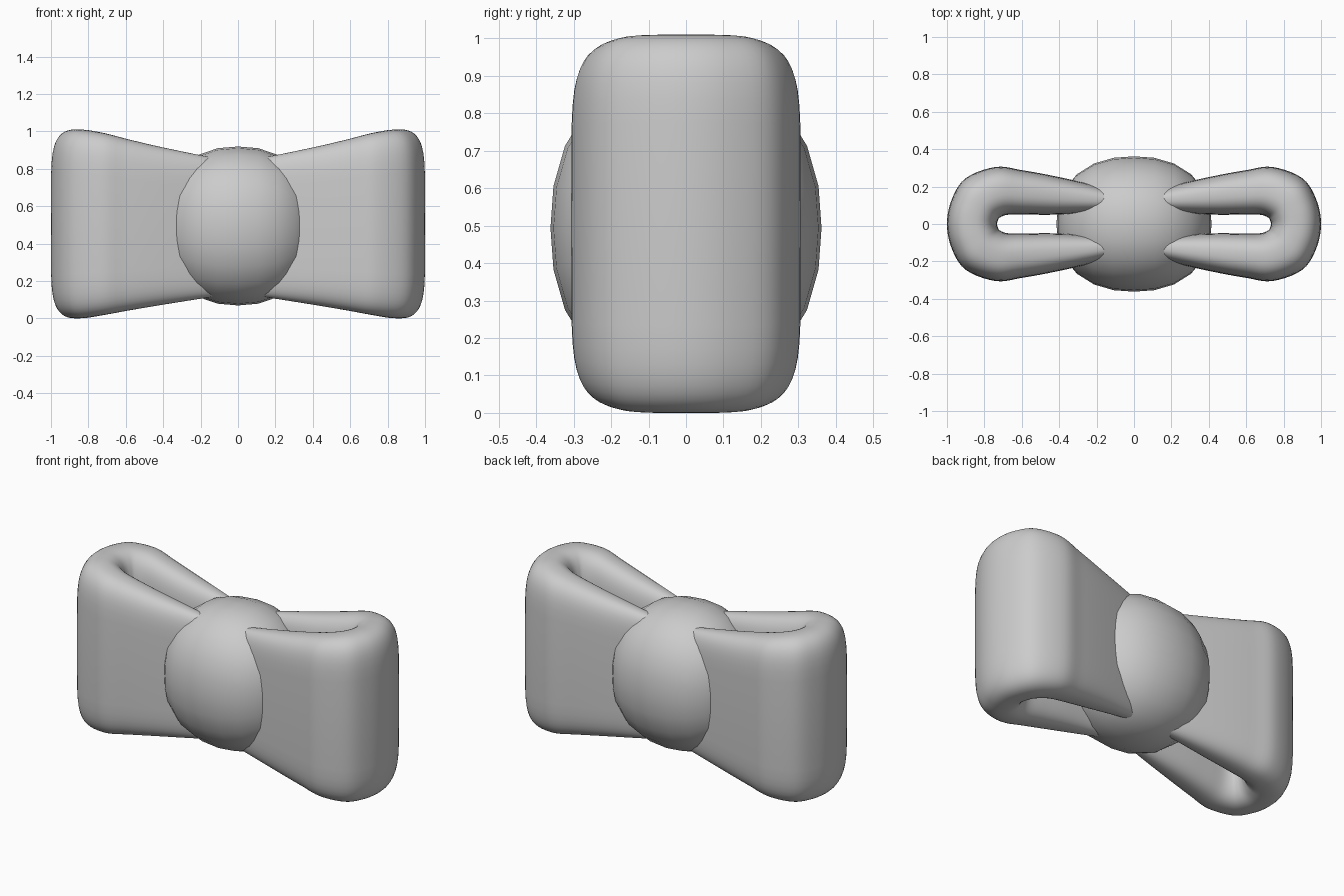
import bpy, bmesh, math
from mathutils import Vector

if "Cube" in bpy.data.objects:
    bpy.data.objects.remove(bpy.data.objects["Cube"])


def finish(name, bm):
    bmesh.ops.recalc_face_normals(bm, faces=bm.faces)
    mesh = bpy.data.meshes.new(name)
    bm.to_mesh(mesh)
    bm.free()
    mesh.shade_smooth()
    obj = bpy.data.objects.new(name, mesh)
    bpy.context.collection.objects.link(obj)
    return obj


def catmull(points, steps):
    """Smooth curve through tuples of any length."""
    pts = [Vector(p) for p in points]
    out = []
    for i in range(len(pts) - 1):
        a, b = pts[max(i - 1, 0)], pts[i]
        c, d = pts[i + 1], pts[min(i + 2, len(pts) - 1)]
        for k in range(steps):
            t = k / steps
            out.append(0.5 * (2 * b + (c - a) * t + (2 * a - 5 * b + 4 * c - d) * t * t
                              + (3 * b - a - 3 * c + d) * t ** 3))
    return out + [pts[-1]]


# Ribbon stations: outer x, outer y, inner x, inner y, bottom z, top z
HALF = [
    (0.04, 0.16, 0.04, 0.07, 0.13, 0.84),
    (0.20, 0.205, 0.20, 0.06, 0.105, 0.872),
    (0.42, 0.255, 0.42, 0.05, 0.07, 0.918),
    (0.60, 0.288, 0.57, 0.05, 0.042, 0.957),
    (0.74, 0.305, 0.67, 0.05, 0.02, 0.988),
    (0.90, 0.245, 0.715, 0.036, 0.004, 1.006),
    (0.975, 0.13, 0.728, 0.018, 0.0, 1.01),
    (1.00, 0.0, 0.732, 0.0, 0.0, 1.01),
]
STATIONS = HALF + [(a, -b, c, -d, e, f) for a, b, c, d, e, f in reversed(HALF[:-1])]


def spow(v, e):
    return math.copysign(abs(v) ** e, v)


def bow_loop(name, side):
    bm = bmesh.new()
    n = 48
    rings = []
    for ox, oy, ix, iy, z0, z1 in [tuple(list(v)) for v in catmull(STATIONS, 5)]:
        ring = []
        for k in range(n):
            a = 2 * math.pi * k / n
            u = spow(math.cos(a), 2 / 2.4)   # across the thickness
            w = spow(math.sin(a), 2 / 6.5)   # along the height
            f = (u + 1) / 2
            ring.append(bm.verts.new((side * (ix + (ox - ix) * f), iy + (oy - iy) * f,
                                      (z0 + z1) / 2 + w * (z1 - z0) / 2)))
        rings.append(ring)
    for r, s in zip(rings, rings[1:]):
        for k in range(n):
            j = (k + 1) % n
            bm.faces.new((r[k], r[j], s[j], s[k]))
    bm.faces.new(rings[0])
    bm.faces.new(rings[-1])
    return finish(name, bm)


# Two folded ribbon loops
bow_loop("right_loop", 1)
bow_loop("left_loop", -1)

# Slightly squarish centre knot
bm = bmesh.new()
bmesh.ops.create_uvsphere(bm, u_segments=24, v_segments=12, radius=1)
for v in bm.verts:
    d = Vector((v.co.z, v.co.x, v.co.y))
    d /= sum(abs(c) ** 2.25 for c in d) ** (1 / 2.25)
    v.co = (0.415 * d.x, 0.362 * d.y, 0.494 + 0.425 * d.z)
finish("knot", bm)
